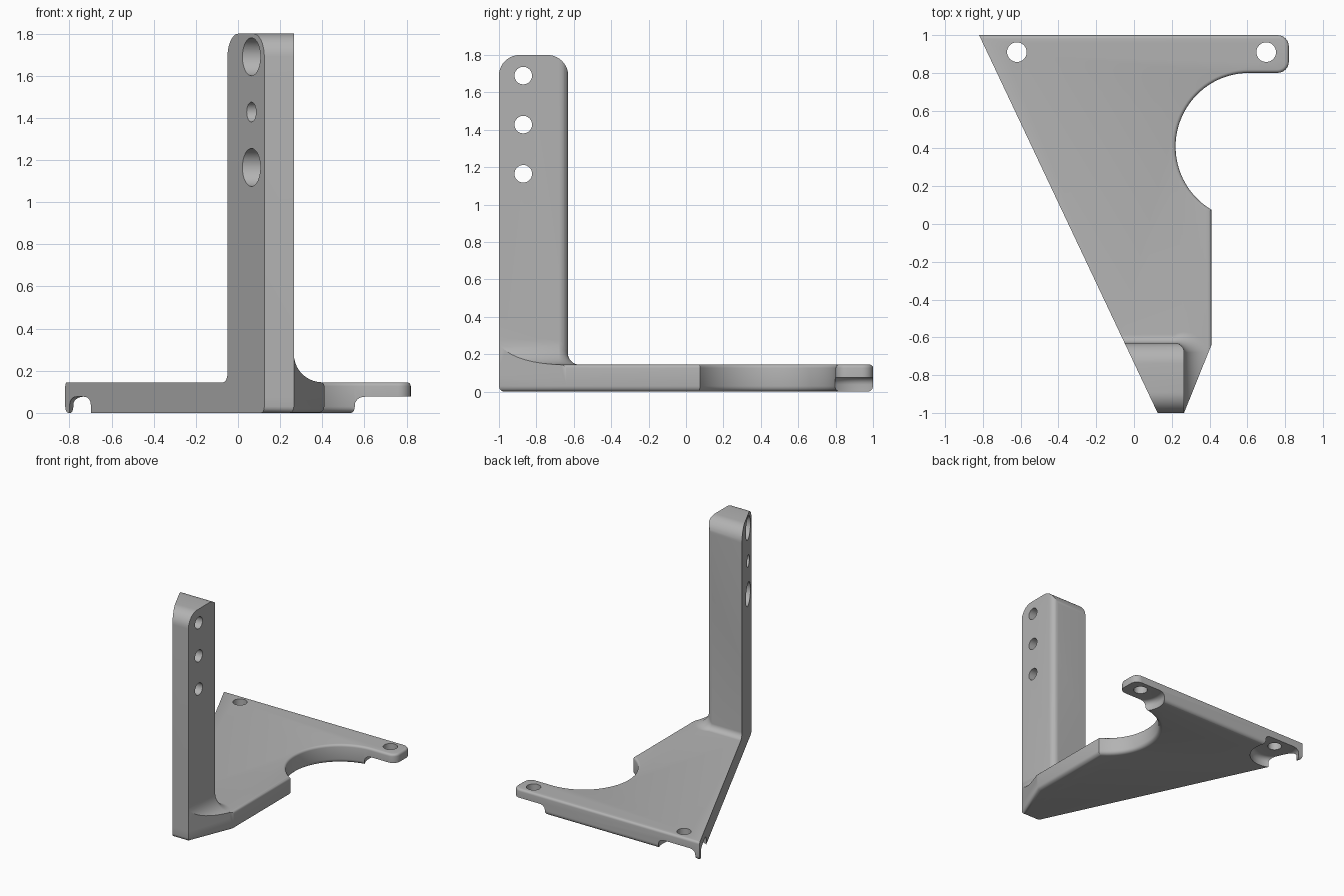
import bpy, bmesh, math
from mathutils import Vector

cube = bpy.data.objects.get("Cube")
if cube:
    bpy.data.objects.remove(cube, do_unlink=True)

PLATE_TOP, POST_X, POST_BACK = 0.145, 0.265, -0.63

grey = bpy.data.materials.new("plain grey")
grey.use_nodes = True
grey.diffuse_color = (0.45, 0.45, 0.45, 1)
grey.node_tree.nodes["Principled BSDF"].inputs["Base Color"].default_value = (0.45, 0.45, 0.45, 1)


def make(name, bm):
    bmesh.ops.recalc_face_normals(bm, faces=bm.faces)
    mesh = bpy.data.meshes.new(name)
    bm.to_mesh(mesh)
    bm.free()
    mesh.materials.append(grey)
    ob = bpy.data.objects.new(name, mesh)
    bpy.context.collection.objects.link(ob)
    return ob


def arc(cx, cy, r, a0, a1, n):
    angles = [math.radians(a0 + (a1 - a0) * i / n) for i in range(n + 1)]
    return [(cx + r * math.cos(a), cy + r * math.sin(a)) for a in angles]


def prism(points, lo, hi, axis="z"):
    place = (lambda p, h: (p[0], p[1], h)) if axis == "z" else (lambda p, h: (h, p[0], p[1]))
    bm = bmesh.new()
    face = bm.faces.new([bm.verts.new(place(p, lo)) for p in points])
    top = bmesh.ops.extrude_face_region(bm, geom=[face])["geom"]
    shift = Vector(place((0, 0), hi - lo))
    bmesh.ops.translate(bm, vec=shift, verts=[v for v in top if isinstance(v, bmesh.types.BMVert)])
    bmesh.ops.recalc_face_normals(bm, faces=bm.faces)
    return bm


def combine(ob, other, operation):
    other.hide_render = True
    mod = ob.modifiers.new("join", "BOOLEAN")
    mod.operation, mod.object, mod.solver = operation, other, "EXACT"
    bpy.ops.object.select_all(action="DESELECT")
    bpy.context.view_layer.objects.active = ob
    ob.select_set(True)
    bpy.ops.object.modifier_apply(modifier=mod.name)
    bpy.data.objects.remove(other, do_unlink=True)


def round_edges(bm, z, radius, keep):
    edges = []
    for e in bm.edges:
        mid = (e.verts[0].co + e.verts[1].co) / 2
        flat = all(abs(v.co.z - z) < 1e-4 for v in e.verts)
        if flat and abs(mid.x - slant_x(mid.y)) > 0.002 and keep(mid):
            edges.append(e)
    bmesh.ops.bevel(bm, geom=edges, offset=radius, offset_type="OFFSET", segments=4,
                    profile=0.5, affect="EDGES", clamp_overlap=False)


def slant_x(y):
    return 0.125 - 0.4725 * (y + 1)


# Base plate with a round bay and one ear
outline = [(slant_x(1), 1)]
outline += arc(0.76, 0.94, 0.06, 90, 0, 6) + arc(0.76, 0.86, 0.06, 0, -90, 6)
outline += arc(0.61, 0.41, 0.39, 90, 239, 36)
outline += [(0.41, -0.64), (POST_X, -1), (slant_x(-1), -1)]
bm = prism(outline, 0, PLATE_TOP)
round_edges(bm, 0, 0.03, lambda m: True)
round_edges(bm, PLATE_TOP, 0.018, lambda m: m.y > -0.6)
bracket = make("bracket", bm)

# Upright post: plan outline crossed with a rounded side outline
plan = [(slant_x(-1), -1), (POST_X, -1)]
plan += arc(POST_X - 0.05, POST_BACK - 0.05, 0.05, 0, 90, 8)
plan += [(slant_x(POST_BACK), POST_BACK)]
post = make("post", prism(plan, 0.08, 2))
side = [(-1, 0), (POST_BACK, 0)]
side += arc(POST_BACK - 0.11, 1.69, 0.11, 0, 90, 10) + arc(-0.89, 1.69, 0.11, 90, 180, 10)
combine(post, make("post_side_cutter", prism(side, -0.5, 0.5, "x")), "INTERSECT")

# Curved skirt at the foot of the post, wide on the side, narrow at the back
WIDE, NARROW = 0.135, 0.045
path = [(POST_X, -1.1, 0, WIDE)]
for i in range(13):
    a = i / 12
    t = a * math.pi / 2
    path.append((POST_X - 0.05 + 0.05 * math.cos(t), POST_BACK - 0.05 + 0.05 * math.sin(t),
                 t, WIDE + (NARROW - WIDE) * a))
path.append((-0.2, POST_BACK, math.pi / 2, NARROW))
bm = bmesh.new()
rings = []
for x, y, t, r in path:
    section = [(-0.03, 0.1), (-0.03, PLATE_TOP + r)]
    section += [(r + px, PLATE_TOP + r + pz) for px, pz in arc(0, 0, r, 180, 270, 10)]
    section += [(r, 0.1)]
    rings.append([bm.verts.new((x + d * math.cos(t), y + d * math.sin(t), z)) for d, z in section])
for a, b in zip(rings, rings[1:]):
    for i in range(len(a)):
        j = (i + 1) % len(a)
        bm.faces.new((a[i], a[j], b[j], b[i]))
bm.faces.new(rings[0])
bm.faces.new(rings[-1])
skirt = make("skirt", bm)
combine(skirt, make("skirt_trim", prism(outline, 0.05, 0.6)), "INTERSECT")

combine(bracket, post, "UNION")
combine(bracket, skirt, "UNION")

# Mounting holes and round-shouldered pockets under the two plate corners
for x in (-0.62, 0.70):
    combine(bracket, make("hole_cutter", prism(arc(x, 0.91, 0.052, 0, 348.75, 31), -0.1, 0.3)), "DIFFERENCE")
    bm = prism(arc(x, 0.91, 0.185, 0, 352.5, 47), -0.1, 0.077)
    rim = [e for e in bm.edges if all(v.co.z > 0.05 for v in e.verts)]
    bmesh.ops.bevel(bm, geom=rim, offset=0.04, segments=6, profile=0.5, affect="EDGES")
    combine(bracket, make("pocket_cutter", bm), "DIFFERENCE")

# Post holes, the outer two widened from the slanted side
for z, wide in ((1.69, True), (1.428, False), (1.165, True)):
    combine(bracket, make("hole_cutter", prism(arc(-0.87, z, 0.047, 0, 348.75, 31), -0.4, 0.5, "x")), "DIFFERENCE")
    if wide:
        combine(bracket, make("bore_cutter", prism(arc(-0.87, z, 0.09, 0, 352.5, 47), -0.4, 0.165, "x")), "DIFFERENCE")

bpy.ops.object.select_all(action="DESELECT")
bracket.select_set(True)
bpy.context.view_layer.objects.active = bracket
bpy.ops.object.shade_smooth_by_angle(angle=math.radians(30))
